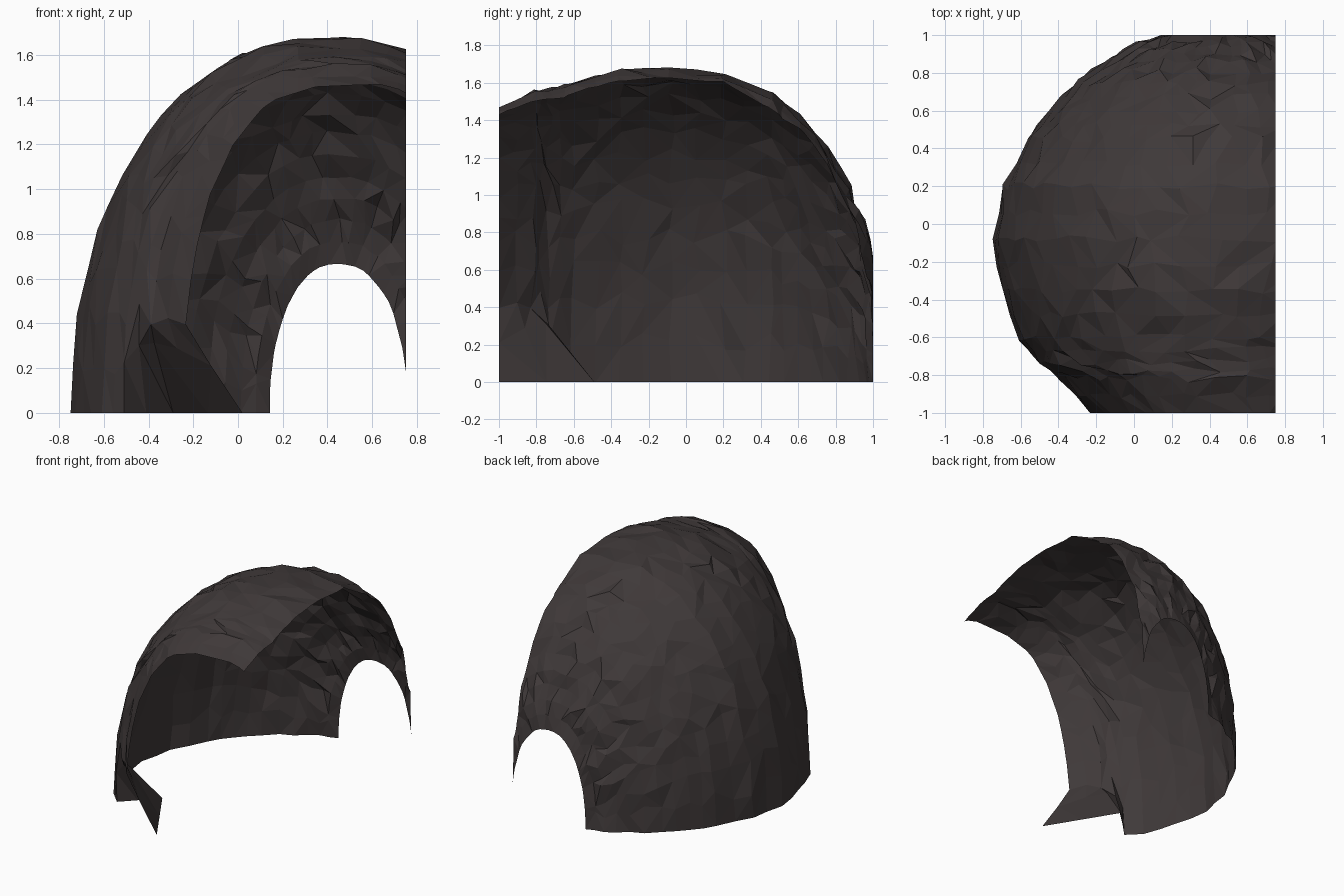
import bpy, bmesh, math, random
from mathutils import Vector

if "Cube" in bpy.data.objects:
    bpy.data.objects.remove(bpy.data.objects["Cube"])

random.seed(7)

# Arch stations along y: (y, left foot x, centre x, crown height, squareness)
STATIONS = [
    (-1.00, -0.25, 0.50, 1.48, 2.5),
    (-0.82, -0.41, 0.46, 1.56, 2.4),
    (-0.73, -0.52, 0.44, 1.58, 2.3),
    (-0.60, -0.61, 0.42, 1.61, 2.25),
    (-0.35, -0.70, 0.42, 1.68, 2.2),
    (-0.08, -0.75, 0.42, 1.68, 2.2),
    (0.20, -0.70, 0.42, 1.66, 2.2),
    (0.45, -0.57, 0.42, 1.55, 2.2),
    (0.60, -0.46, 0.43, 1.43, 2.2),
    (0.75, -0.32, 0.43, 1.26, 2.2),
    (0.87, -0.14, 0.44, 1.06, 2.2),
    (0.95, 0.01, 0.45, 0.87, 2.2),
    (1.00, 0.14, 0.45, 0.67, 2.2),
]
SEGS = 28

# Corners of the folded-in hollow at the front foot
CORNER, APEX, FRONT = Vector((-0.53, -0.74)), Vector((-0.29, -0.49)), Vector((0.02, -1.0))
FOLD_TOP = 0.40


def fold_target(y):
    if y < -0.82:
        return APEX.lerp(FRONT, (-0.82 - y) / 0.18)
    return CORNER.lerp(APEX, (-0.73 - y) / 0.09)


def arch_point(station, i):
    y, left, cx, h, n = station
    t = math.pi * i / SEGS
    edge_y = abs(y) > 0.999
    foot = i in (0, SEGS)
    if not foot:                      # uneven facets
        t += random.uniform(-0.035, 0.035)
    if not edge_y:
        y += random.uniform(-0.02, 0.02)
    c, s = math.cos(t), max(math.sin(t), 0.0)
    r = 1 + random.uniform(-0.012, 0.003)
    x = cx - (cx - left) * r * math.copysign(abs(c) ** (2 / n), c)
    z = 0.0 if foot else h * r * s ** (2 / n)
    # fold the front foot inward
    if station[0] < -0.73 and i < SEGS // 2 and z < FOLD_TOP:
        p = Vector((x, y)).lerp(fold_target(station[0]), 1 - z / FOLD_TOP)
        x, y = p.x, (-1.0 if edge_y else p.y)
    return (x, y, z)


# Add an in-between arch in every gap
stations = []
for a, b in zip(STATIONS, STATIONS[1:]):
    stations += [a, tuple((u + v) / 2 for u, v in zip(a, b))]
stations.append(STATIONS[-1])

# Skin the arches into an open rock shell
bm = bmesh.new()
rows = [[bm.verts.new(arch_point(s, i)) for i in range(SEGS + 1)] for s in stations]
for r0, r1 in zip(rows, rows[1:]):
    for i in range(SEGS):
        a, b, c, d = r0[i], r1[i], r1[i + 1], r0[i + 1]
        if random.random() < 0.5:
            bm.faces.new((a, b, c))
            bm.faces.new((a, c, d))
        else:
            bm.faces.new((a, b, d))
            bm.faces.new((b, c, d))

# Slice off the open right side
bmesh.ops.bisect_plane(bm, geom=bm.verts[:] + bm.edges[:] + bm.faces[:],
                       plane_co=(0.75, 0, 0), plane_no=(1, 0, 0), clear_outer=True)

# Outward facing normals
bm.normal_update()
if sum(f.normal.z * f.calc_area() for f in bm.faces) < 0:
    bmesh.ops.reverse_faces(bm, faces=bm.faces[:])

mesh = bpy.data.meshes.new("rock_shell")
bm.to_mesh(mesh)
bm.free()

rock = bpy.data.materials.new("dark_rock")
rock.diffuse_color = (0.050, 0.041, 0.041, 1)
rock.use_nodes = True
rock.node_tree.nodes["Principled BSDF"].inputs["Base Color"].default_value = rock.diffuse_color
mesh.materials.append(rock)
shell = bpy.data.objects.new("rock_shell", mesh)
bpy.context.collection.objects.link(shell)
